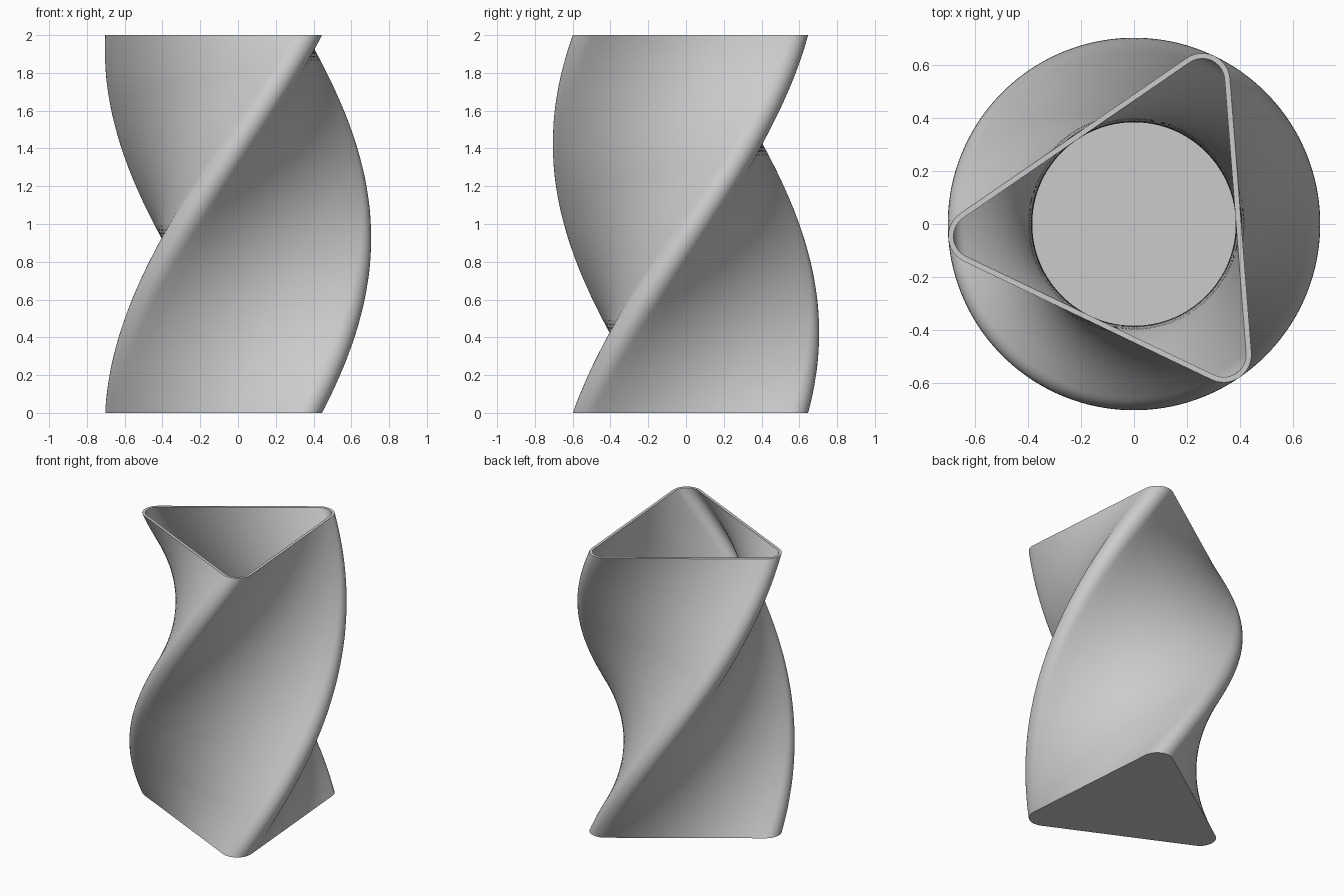
import bpy
import bmesh
from math import sin, cos, radians, pi
from mathutils import Vector

cube = bpy.data.objects.get("Cube")
if cube:
    bpy.data.objects.remove(cube, do_unlink=True)

HEIGHT = 2.0
TWIST = radians(120)
START = radians(64.5)
CORNER_DIST = 0.60      # axis to centre of each rounded corner
CORNER_R = 0.105
WALL = 0.02
FLOOR = 0.04
LEVELS = 96
ARC_STEPS, SIDE_STEPS = 12, 14

clay = bpy.data.materials.new("plain_grey")
clay.use_nodes = True
grey = (0.6, 0.6, 0.6, 1)
clay.diffuse_color = grey
clay.node_tree.nodes["Principled BSDF"].inputs["Base Color"].default_value = grey


def rounded_triangle(radius):
    """Outline of a triangle with round corners and subdivided straight sides."""
    arcs = []
    for k in range(3):
        mid = k * 2 * pi / 3
        centre = CORNER_DIST * Vector((cos(mid), sin(mid)))
        angles = [mid - pi / 3 + 2 * pi / 3 * i / ARC_STEPS for i in range(ARC_STEPS + 1)]
        arcs.append([centre + radius * Vector((cos(a), sin(a))) for a in angles])
    points = []
    for k, arc in enumerate(arcs):
        following = arcs[(k + 1) % 3][0]
        points += arc
        points += [arc[-1].lerp(following, i / SIDE_STEPS) for i in range(1, SIDE_STEPS)]
    return points


def twisted_wall(bm, radius, z_low, inward):
    """Sweep the outline upward while turning it; return the end rings."""
    outline = rounded_triangle(radius)
    rings = []
    for i in range(LEVELS + 1):
        z = z_low + (HEIGHT - z_low) * i / LEVELS
        turn = START + TWIST * z / HEIGHT
        c, s = cos(turn), sin(turn)
        rings.append([bm.verts.new((p.x * c - p.y * s, p.x * s + p.y * c, z)) for p in outline])
    for low, high in zip(rings, rings[1:]):
        bridge(bm, low, high, inward)
    return rings[0], rings[-1]


def bridge(bm, low, high, flip=False):
    n = len(low)
    for j in range(n):
        k = (j + 1) % n
        quad = [low[j], low[k], high[k], high[j]]
        bm.faces.new(quad[::-1] if flip else quad)


# Vase: outer wall, cavity wall, base, inner floor and rim
bm = bmesh.new()
outer_base, outer_rim = twisted_wall(bm, CORNER_R, 0.0, False)
inner_floor, inner_rim = twisted_wall(bm, CORNER_R - WALL, FLOOR, True)
bm.faces.new(outer_base[::-1])
bm.faces.new(inner_floor)
bridge(bm, outer_rim, inner_rim)

mesh = bpy.data.meshes.new("twisted_vase")
bm.to_mesh(mesh)
bm.free()
mesh.materials.append(clay)
vase = bpy.data.objects.new("twisted_vase", mesh)
bpy.context.collection.objects.link(vase)

bpy.context.view_layer.objects.active = vase
vase.select_set(True)
bpy.ops.object.shade_smooth_by_angle(angle=radians(35))
